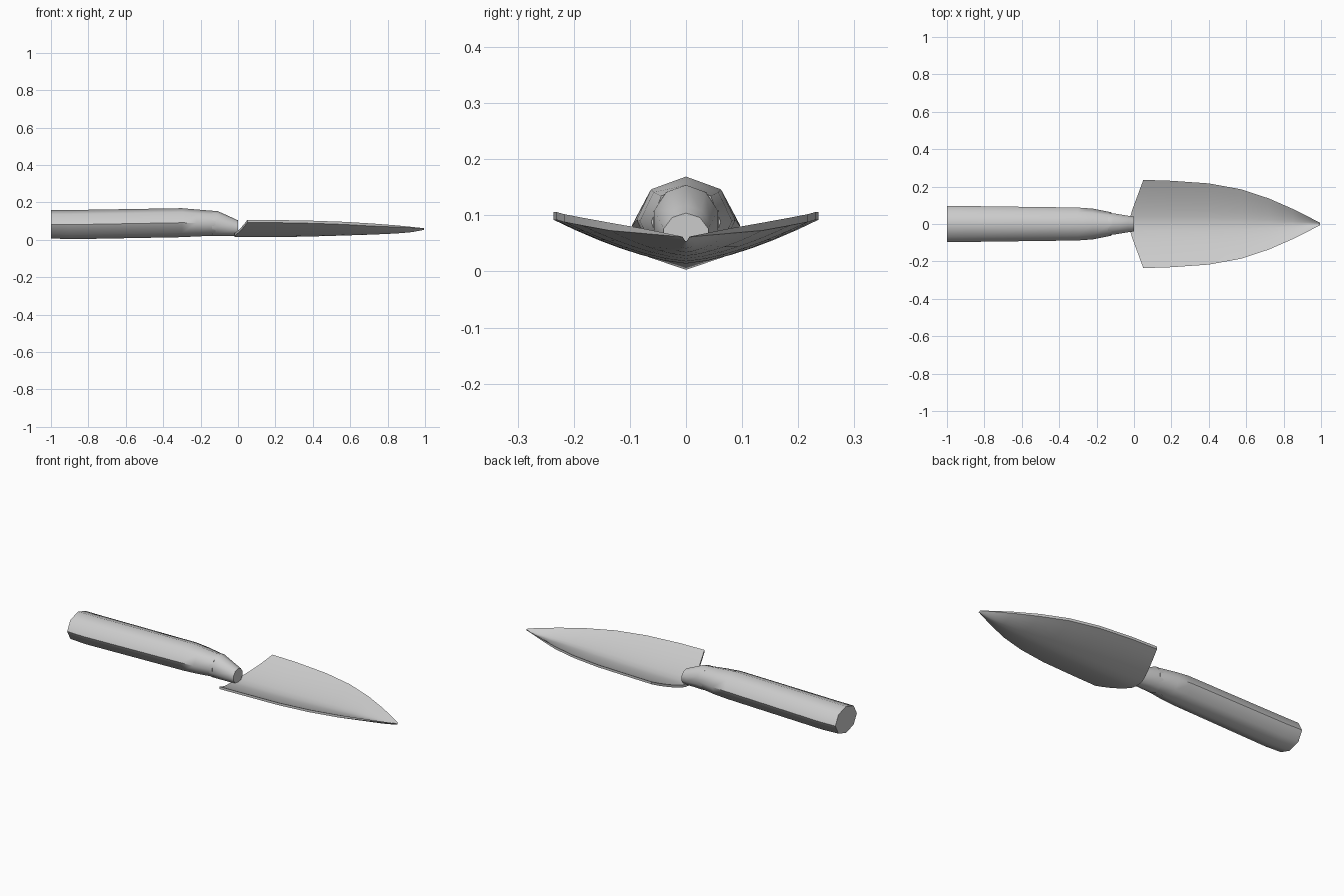
import bpy, bmesh, math

if "Cube" in bpy.data.objects:
    bpy.data.objects.remove(bpy.data.objects["Cube"])


def finish(name, bm, angle):
    bmesh.ops.recalc_face_normals(bm, faces=bm.faces)
    me = bpy.data.meshes.new(name)
    bm.to_mesh(me)
    bm.free()
    ob = bpy.data.objects.new(name, me)
    bpy.context.collection.objects.link(ob)
    bpy.ops.object.select_all(action='DESELECT')
    bpy.context.view_layer.objects.active = ob
    ob.select_set(True)
    bpy.ops.object.shade_smooth_by_angle(angle=math.radians(angle))
    return ob


def loft(name, sections, sides=8):
    """Skin elliptical rings given as (x, half width, bottom z, top z)."""
    bm = bmesh.new()
    rings = []
    for x, w, lo, hi in sections:
        c, h = (lo + hi) / 2, (hi - lo) / 2
        rings.append([bm.verts.new((x, w * math.sin(a), c + h * math.cos(a)))
                      for a in (2 * math.pi * i / sides for i in range(sides))])
    for a, b in zip(rings, rings[1:]):
        for i in range(sides):
            j = (i + 1) % sides
            bm.faces.new((a[i], a[j], b[j], b[i]))
    bm.faces.new(rings[0])
    bm.faces.new(rings[-1])
    return finish(name, bm, 50)


# Grip with a slightly raised shoulder towards the blade
loft("handle", [(-1.0, 0.096, 0.008, 0.158), (-0.9, 0.096, 0.003, 0.159),
                (-0.3, 0.088, 0.014, 0.169), (-0.22, 0.082, 0.018, 0.162),
                (-0.12, 0.062, 0.022, 0.154)])

# Tapered neck joining grip and blade
loft("neck", [(-0.14, 0.062, 0.02, 0.154), (-0.11, 0.06, 0.02, 0.154),
              (-0.03, 0.046, 0.02, 0.118), (0.0, 0.042, 0.022, 0.104)], 10)

# Scooped blade: (x, half width, keel z, rim z)
blade = [(0.05, 0.236, 0.014, 0.106), (0.2, 0.231, 0.014, 0.106),
         (0.4, 0.217, 0.018, 0.102), (0.57, 0.186, 0.023, 0.096),
         (0.72, 0.137, 0.028, 0.087), (0.85, 0.08, 0.034, 0.077),
         (0.93, 0.04, 0.041, 0.069), (0.995, 0.006, 0.053, 0.062)]
N = 12
THICK = 0.014


def skin_rows(bm, lift):
    rows = []
    for k, (x, w, keel, rim) in enumerate(blade):
        row = []
        for i in range(N + 1):
            t = 2 * i / N - 1
            # heel edge slants back to the neck
            px = x - 0.07 * min(1, (1 - abs(t)) / 0.8) if k == 0 else x
            z = keel + (rim - THICK * min(1, w * 8) - keel) * abs(t) ** 1.5
            row.append(bm.verts.new((px, t * w, z + lift * min(1, w * 8))))
        rows.append(row)
    for a, b in zip(rows, rows[1:]):
        for i in range(N):
            bm.faces.new((a[i], a[i + 1], b[i + 1], b[i]))
    return rows


bm = bmesh.new()
under, over = skin_rows(bm, 0), skin_rows(bm, THICK)
# Rim strip closing the two skins
edge_u, edge_o = [
    r[0] + [row[-1] for row in r[1:]] + r[-1][-2::-1] + [row[0] for row in r[-2:0:-1]]
    for r in (under, over)]
for i in range(len(edge_u)):
    j = (i + 1) % len(edge_u)
    bm.faces.new((edge_u[i], edge_u[j], edge_o[j], edge_o[i]))
finish("blade", bm, 40)
